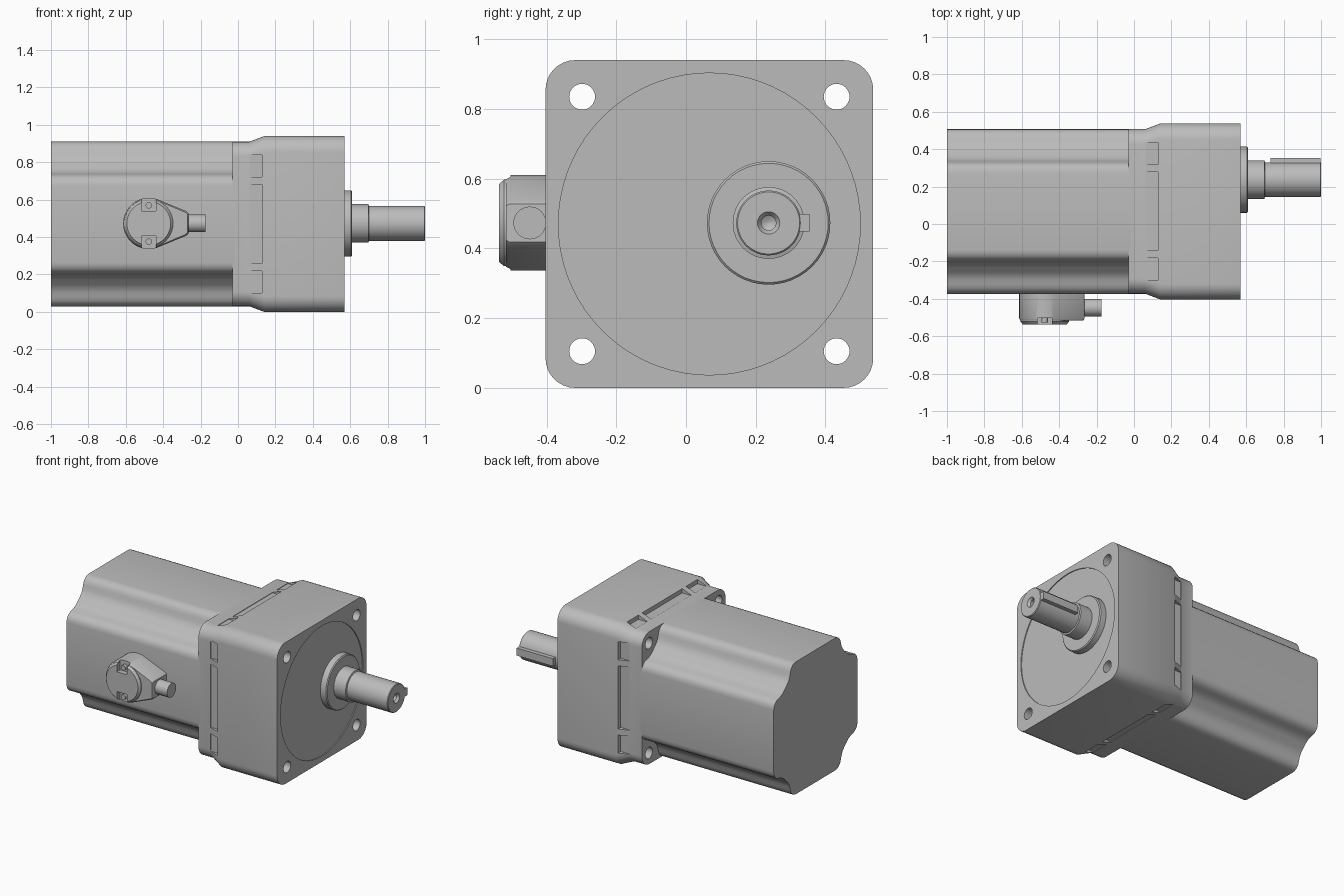
import bpy, bmesh
from math import sin, cos, pi, radians
from mathutils import Vector

cube = bpy.data.objects.get("Cube")
if cube:
    bpy.data.objects.remove(cube, do_unlink=True)

CY, CZ = 0.067, 0.47      # axis of the housing
SY, SZ = 0.237, 0.473     # axis of the output shaft
PX, PZ = -0.477, 0.473    # centre of the cable box

metal = bpy.data.materials.new("Grey metal")
metal.use_nodes = True
metal.diffuse_color = (0.5, 0.5, 0.5, 1)
metal.node_tree.nodes["Principled BSDF"].inputs["Base Color"].default_value = (0.5, 0.5, 0.5, 1)


def loft(bm, rings):
    """Skin a list of closed rings and cap both ends."""
    loops = [[bm.verts.new(p) for p in ring] for ring in rings]
    for a, b in zip(loops, loops[1:]):
        for i in range(len(a)):
            j = (i + 1) % len(a)
            bm.faces.new((a[i], a[j], b[j], b[i]))
    bm.faces.new(loops[0])
    bm.faces.new(loops[-1])


def box(bm, lo, hi):
    corners = [(lo[1], lo[2]), (hi[1], lo[2]), (hi[1], hi[2]), (lo[1], hi[2])]
    loft(bm, [[(x, y, z) for y, z in corners] for x in (lo[0], hi[0])])


def turned(bm, profile, cy, cz, n=48):
    """Turn (x, radius) steps about an axis along x."""
    loft(bm, [[(x, cy + r * cos(2 * pi * i / n), cz + r * sin(2 * pi * i / n))
               for i in range(n)] for x, r in profile])


def turned_y(bm, profile, cx, cz, n=40):
    """Turn (y, radius) steps about an axis along y."""
    loft(bm, [[(cx + r * cos(2 * pi * i / n), y, cz + r * sin(2 * pi * i / n))
               for i in range(n)] for y, r in profile])


def finish(name, bm):
    bmesh.ops.recalc_face_normals(bm, faces=bm.faces)
    mesh = bpy.data.meshes.new(name)
    bm.to_mesh(mesh)
    bm.free()
    mesh.materials.append(metal)
    ob = bpy.data.objects.new(name, mesh)
    bpy.context.collection.objects.link(ob)
    return ob


def activate(ob):
    bpy.ops.object.select_all(action='DESELECT')
    ob.select_set(True)
    bpy.context.view_layer.objects.active = ob


def smooth(ob, angle=32):
    activate(ob)
    bpy.ops.object.shade_smooth_by_angle(angle=radians(angle))


def cut(ob, bm):
    cutter = finish("cutter", bm)
    cutter.hide_render = True
    mod = ob.modifiers.new("cut", 'BOOLEAN')
    mod.operation, mod.solver, mod.object = 'DIFFERENCE', 'EXACT', cutter
    activate(ob)
    bpy.ops.object.modifier_apply(modifier=mod.name)
    bpy.data.objects.remove(cutter, do_unlink=True)


def rounded_square(x, half, r, n=8):
    ring = []
    for q in range(4):
        for i in range(n + 1):
            a = pi / 2 * (q + i / n)
            sy = 1 if q in (0, 3) else -1
            sz = 1 if q < 2 else -1
            ring.append((x, CY + sy * (half - r) + r * cos(a), CZ + sz * (half - r) + r * sin(a)))
    return ring


# Motor body: square section with a soft notch at each corner
half_notch = [(0.44, 0.205), (0.437, 0.225), (0.428, 0.243), (0.412, 0.257),
              (0.39, 0.265), (0.365, 0.272), (0.342, 0.283), (0.325, 0.298)]
notch = half_notch + [(0.312, 0.312)] + [(v, u) for u, v in reversed(half_notch)]
section = []
for q in range(4):
    for u, v in notch:
        for _ in range(q):
            u, v = -v, u
        section.append((CY + u, CZ + v))
bm = bmesh.new()
loft(bm, [[(x, y, z) for y, z in section] for x in (-1, -0.02)])
smooth(finish("motor_body", bm))

# Gear housing with its thinner rear flange
bm = bmesh.new()
loft(bm, [rounded_square(-0.03, 0.44, 0.08), rounded_square(0.06, 0.44, 0.08),
          rounded_square(0.14, 0.47, 0.085), rounded_square(0.57, 0.47, 0.085)])
housing = finish("gear_housing", bm)

# Bolt holes, rim pockets and the shallow round front recess
bm = bmesh.new()
for sy in (-1, 1):
    for sz in (-1, 1):
        turned(bm, [(-0.1, 0.037), (0.7, 0.037)], CY + sy * 0.365, CZ + sz * 0.365, 32)
for a, b in ((-0.37, -0.25), (-0.21, 0.21), (0.25, 0.37)):
    for s in (-1, 1):
        near, far = sorted((s * 0.437, s * 0.5))
        box(bm, (0.061, CY + a, CZ + near), (0.128, CY + b, CZ + far))
        box(bm, (0.061, CY + near, CZ + a), (0.128, CY + far, CZ + b))
turned(bm, [(0.564, 0.433), (0.6, 0.433)], CY, CZ, 72)
cut(housing, bm)
smooth(housing)

# Shaft collar
bm = bmesh.new()
turned(bm, [(0.55, 0.177), (0.604, 0.177), (0.61, 0.171)], SY, SZ)
smooth(finish("shaft_collar", bm))

# Output shaft with shoulder and centre drilling
bm = bmesh.new()
turned(bm, [(0.6, 0.103), (0.697, 0.103), (0.7, 0.093), (0.996, 0.093), (1, 0.089),
            (1, 0.032), (0.985, 0.021), (0.9, 0.021), (0.89, 0.004)], SY, SZ)
smooth(finish("output_shaft", bm))

# Shaft key
bm = bmesh.new()
box(bm, (0.73, SY + 0.06, SZ - 0.025), (0.998, SY + 0.117, SZ + 0.025))
finish("shaft_key", bm)

# Cable box: round body drawn out into a neck
def teardrop(y, grow):
    ring = [(PX + (0.137 + grow) * cos(radians(a)), y, PZ + (0.137 + grow) * sin(radians(a)))
            for a in range(64, 297, 8)]
    return ring + [(-0.275 + grow, y, PZ - 0.065 - grow), (-0.265 + grow, y, PZ - 0.055 - grow),
                   (-0.265 + grow, y, PZ + 0.055 + grow), (-0.275 + grow, y, PZ + 0.065 + grow)]

bm = bmesh.new()
loft(bm, [teardrop(-0.36, 0), teardrop(-0.505, 0), teardrop(-0.517, -0.006)])
cable_box = finish("cable_box", bm)
bm = bmesh.new()
turned_y(bm, [(-0.49, 0.13), (-0.522, 0.13), (-0.537, 0.117)], PX, PZ)
cap = finish("cable_box_cap", bm)

# Screw notches in the box and cap
for part in (cable_box, cap):
    bm = bmesh.new()
    for s in (-1, 1):
        lo, hi = sorted((s * 0.066, s * 0.16))
        box(bm, (PX - 0.038, -0.6, PZ + lo), (PX + 0.038, -0.503, PZ + hi))
    cut(part, bm)
    smooth(part)

for name, s in (("lower_screw", -1), ("upper_screw", 1)):
    bm = bmesh.new()
    turned_y(bm, [(-0.49, 0.017), (-0.526, 0.017)], PX, PZ + s * 0.097, 20)
    smooth(finish(name, bm))

# Cable stub leaving the neck
bm = bmesh.new()
turned(bm, [(-0.3, 0.047), (-0.175, 0.047)], -0.448, PZ, 32)
smooth(finish("cable_stub", bm))
